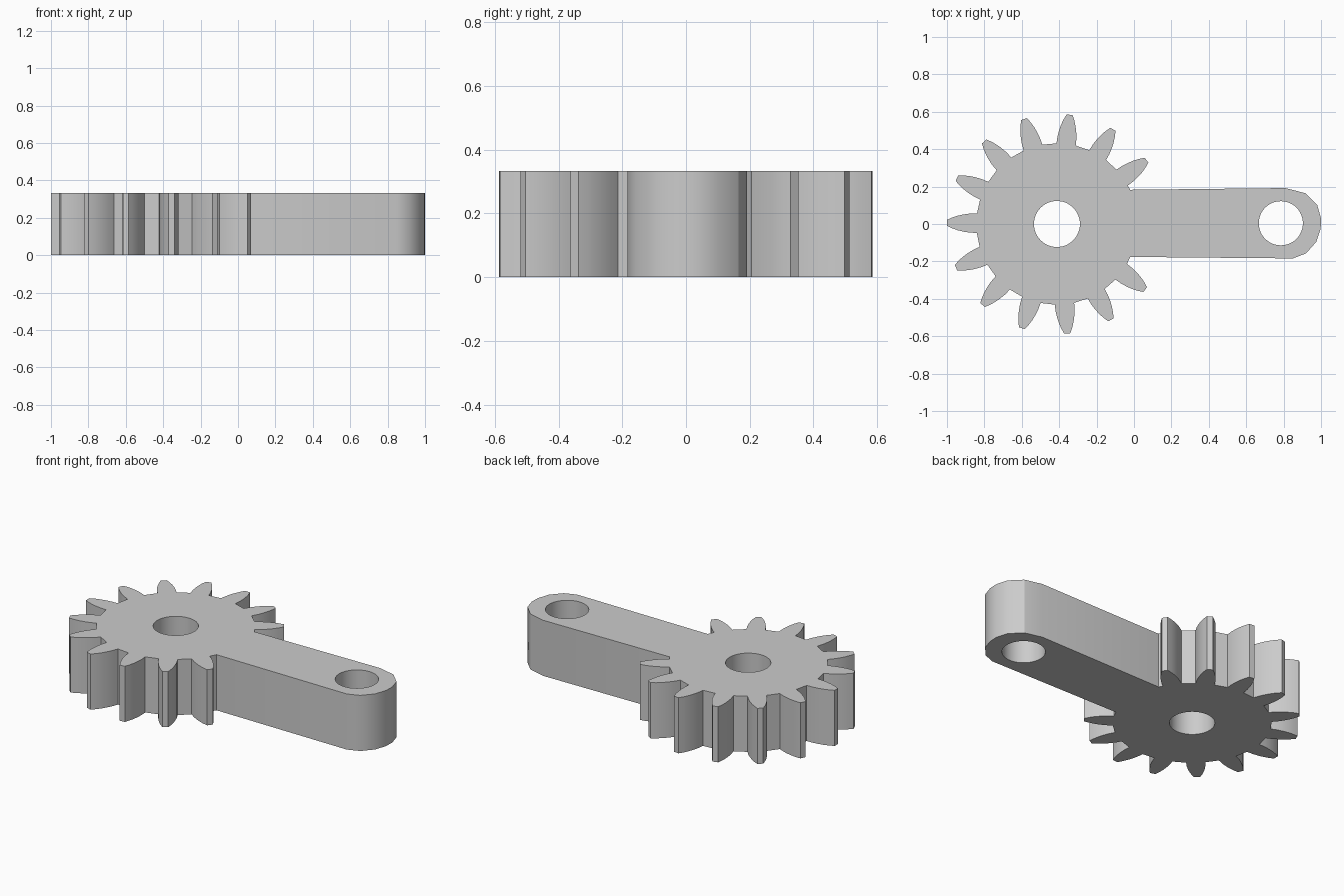
import bpy
import bmesh
from math import sin, cos, pi, radians

cube = bpy.data.objects.get("Cube")
if cube:
    bpy.data.objects.remove(cube, do_unlink=True)

HEIGHT = 0.333
GEAR_X = -0.412
TOOTH_PITCH = 24
TOOTH_PHASE = -0.6
# One tooth flank as (radius, half width), from root to tip
FLANK = [(0.428, 0.052), (0.465, 0.051), (0.5, 0.046),
         (0.53, 0.039), (0.56, 0.029), (0.588, 0.016)]

steel = bpy.data.materials.new("grey_steel")
steel.use_nodes = True
grey = (0.6, 0.6, 0.6, 1)
steel.diffuse_color = grey
steel.node_tree.nodes["Principled BSDF"].inputs["Base Color"].default_value = grey


def tooth(degrees):
    """Outline of one gear tooth, counterclockwise."""
    a = radians(degrees)
    local = [(r, -w) for r, w in FLANK] + [(r, w) for r, w in reversed(FLANK)]
    return [(GEAR_X + r * cos(a) - w * sin(a), r * sin(a) + w * cos(a)) for r, w in local]


def circle(x, y, radius, sides=48):
    return [(x + radius * cos(2 * pi * i / sides), y + radius * sin(2 * pi * i / sides))
            for i in range(sides)]


# Thirteen teeth; the two facing the arm are left out
outline = []
for i in range(13):
    outline += tooth(36 + i * TOOTH_PITCH + TOOTH_PHASE)

# Arm with a rounded end
outline += [(-0.02, -0.176), (0.85, -0.184), (0.92, -0.157), (0.975, -0.095),
            (0.998, -0.025), (1.0, 0.03), (0.98, 0.1), (0.915, 0.165),
            (0.81, 0.192), (-0.02, 0.183)]

loops = [outline, circle(GEAR_X, 0, 0.123), circle(0.785, 0.004, 0.118)]

# Fill the profile around both bores, then extrude it
bm = bmesh.new()
edges = []
for loop in loops:
    verts = [bm.verts.new((x, y, 0)) for x, y in loop]
    edges += [bm.edges.new((v, verts[i - 1])) for i, v in enumerate(verts)]
bmesh.ops.triangle_fill(bm, edges=edges, use_beauty=True, normal=(0, 0, 1))
top = bmesh.ops.extrude_face_region(bm, geom=bm.faces[:], use_keep_orig=True)["geom"]
bmesh.ops.translate(bm, vec=(0, 0, HEIGHT),
                    verts=[g for g in top if isinstance(g, bmesh.types.BMVert)])
bmesh.ops.recalc_face_normals(bm, faces=bm.faces[:])

mesh = bpy.data.meshes.new("gear_lever")
bm.to_mesh(mesh)
bm.free()
mesh.materials.append(steel)
lever = bpy.data.objects.new("gear_lever", mesh)
bpy.context.collection.objects.link(lever)

bpy.ops.object.select_all(action='DESELECT')
lever.select_set(True)
bpy.context.view_layer.objects.active = lever
bpy.ops.object.shade_smooth_by_angle(angle=radians(30))
